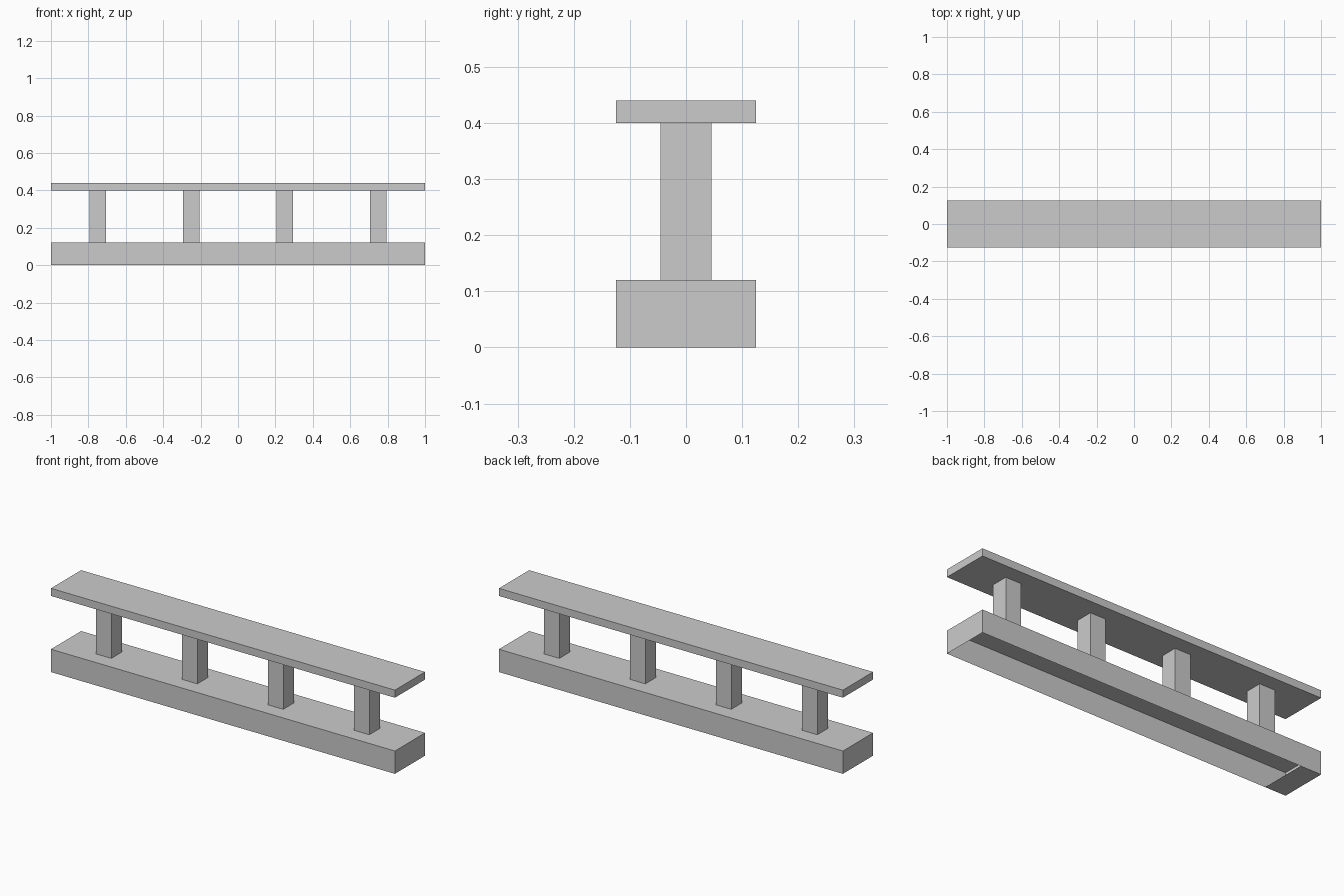
import bpy, bmesh

if "Cube" in bpy.data.objects:
    bpy.data.objects.remove(bpy.data.objects["Cube"])


def box(name, x0, x1, y0, y1, z0, z1, open_bottom=False):
    bm = bmesh.new()
    bmesh.ops.create_cube(bm, size=1.0)
    for v in bm.verts:
        v.co.x = x1 if v.co.x > 0 else x0
        v.co.y = y1 if v.co.y > 0 else y0
        v.co.z = z1 if v.co.z > 0 else z0
    if open_bottom:
        bm.normal_update()
        bottom = [f for f in bm.faces if f.normal.z < -0.9]
        bmesh.ops.delete(bm, geom=bottom, context='FACES_ONLY')
    mesh = bpy.data.meshes.new(name)
    bm.to_mesh(mesh)
    bm.free()
    obj = bpy.data.objects.new(name, mesh)
    bpy.context.collection.objects.link(obj)
    return obj


HALF_L, HALF_W, POST = 1.0, 0.125, 0.045

# Hollow base, open underneath
box("base", -HALF_L, HALF_L, -HALF_W, HALF_W, 0.0, 0.12, open_bottom=True)

# Single flat strip closing the left end of the underside
strip = bpy.data.meshes.new("base_bottom_strip")
strip.from_pydata([(-HALF_L, -HALF_W, 0), (-HALF_L, HALF_W, 0),
                   (-0.88, HALF_W, 0), (-0.88, -HALF_W, 0)], [], [(0, 1, 2, 3)])
bpy.context.collection.objects.link(bpy.data.objects.new("base_bottom_strip", strip))

# Square posts
for i in range(4):
    x = -0.75 + 0.5 * i
    box(f"post_{i + 1}", x - POST, x + POST, -POST, POST, 0.12, 0.40)

# Top rail
box("top_rail", -HALF_L, HALF_L, -HALF_W, HALF_W, 0.40, 0.44)
